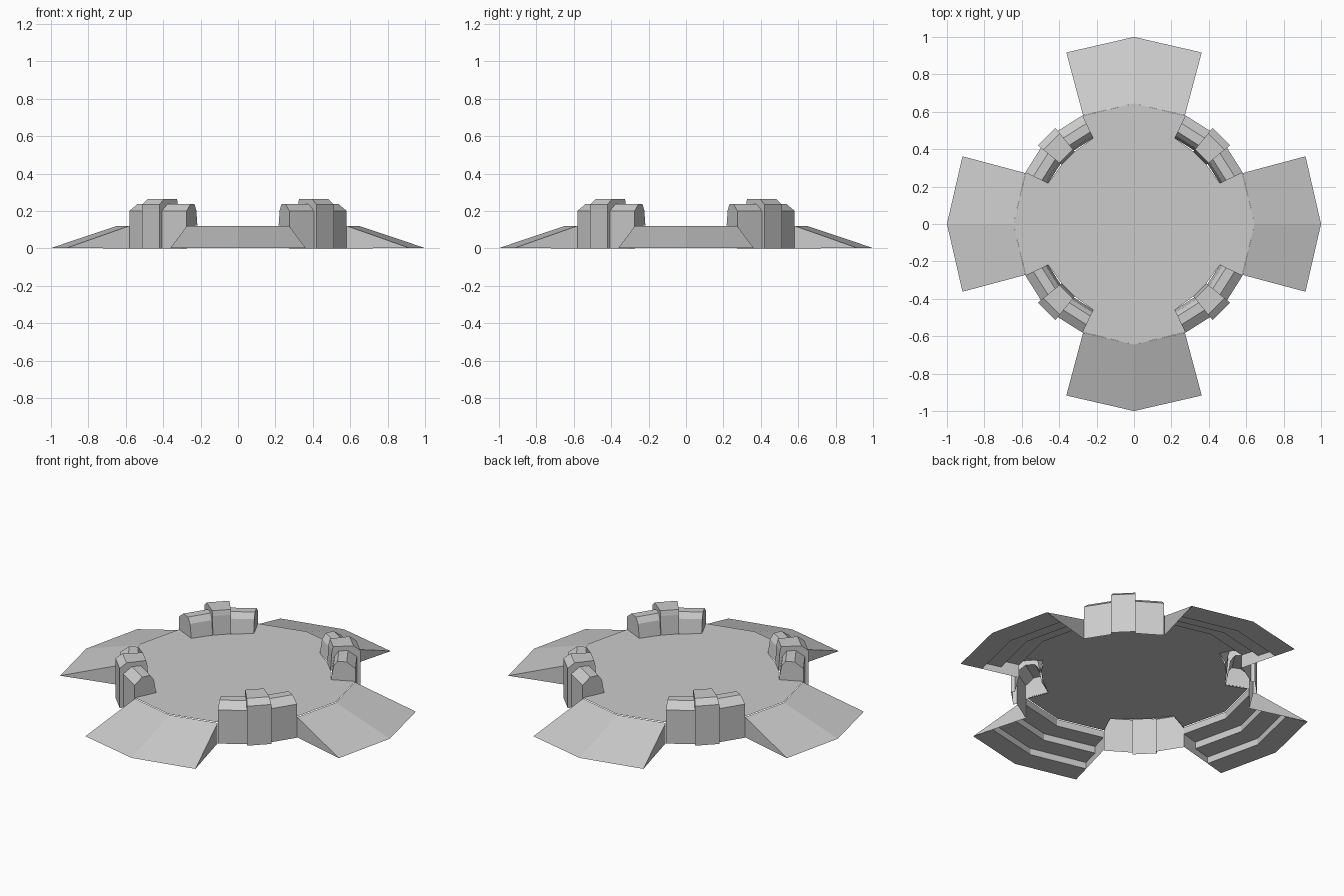
import bpy, bmesh
from math import cos, sin, radians

if "Cube" in bpy.data.objects:
    bpy.data.objects.remove(bpy.data.objects["Cube"])

FLOOR = 0.125
RAMP = 0.121


def polar(r, deg, z):
    return (r * cos(radians(deg)), r * sin(radians(deg)), z)


def make(name, faces):
    """Flat-shaded object from a list of polygons, shared corners welded."""
    bm = bmesh.new()
    for f in faces:
        bm.faces.new([bm.verts.new(p) for p in f])
    bmesh.ops.remove_doubles(bm, verts=bm.verts, dist=0.0005)
    me = bpy.data.meshes.new(name)
    bm.to_mesh(me)
    bm.free()
    ob = bpy.data.objects.new(name, me)
    bpy.context.collection.objects.link(ob)
    return ob


def sweep(profile, a0, a1):
    """Straight wall section of an (r, z) profile between two angles."""
    return [[polar(p[0], a0, p[1]), polar(p[0], a1, p[1]),
             polar(q[0], a1, q[1]), polar(q[0], a0, q[1])]
            for p, q in zip(profile, profile[1:])]


def step_cap(outer, inner, a, flip):
    """Ring of quads closing the jump between two profiles at one angle."""
    out = []
    for i in range(len(outer) - 1):
        f = [polar(p[0], a, p[1]) for p in
             (outer[i], outer[i + 1], inner[i + 1], inner[i])]
        out.append(f[::-1] if flip else f)
    return out


# Floor: notched under each wall so the hollow walls stay open below
outline = []
for k in range(4):
    b = 90 * k
    for r, a in ((0.645, 0), (0.64, 25.3), (0.508, 25.6), (0.5, 39.3),
                 (0.5, 50.7), (0.508, 64.4), (0.64, 64.7)):
        outline.append(polar(r, a + b, FLOOR))
centre = (0, 0, FLOOR)
make("floor", [[centre, outline[i], outline[(i + 1) % len(outline)]]
               for i in range(len(outline))])

# Corner walls: two wings and a taller, prouder middle block
wing = [(0.643, 0), (0.643, 0.2), (0.595, 0.237), (0.545, 0.237),
        (0.522, 0.205), (0.508, 0.122)]
block = [(0.663, 0), (0.663, 0.235), (0.625, 0.264), (0.515, 0.264),
         (0.508, 0.235), (0.5, 0.122)]
for k in range(4):
    b = 90 * k
    e0, m0, m1, e1 = b + 25.3, b + 39.3, b + 50.7, b + 64.7
    faces = sweep(wing, e0, m0) + sweep(block, m0, m1) + sweep(wing, m1, e1)
    faces += step_cap(block, wing, m0, True) + step_cap(block, wing, m1, False)
    end = [(0.643, 0.118)] + wing[1:]
    faces.append([polar(r, e0, z) for r, z in end])
    faces.append([polar(r, e1, z) for r, z in end][::-1])
    make(f"corner_wall_{k + 1}", faces)


def ramp_row(t, z):
    """Three points across a ramp, t = 0 at the floor and 1 at the tip."""
    side, half = 0.58 + 0.337 * t, 0.272 + 0.09 * t
    return [(side, -half, z), (0.645 + 0.355 * t, 0, z), (side, half, z)]


def strip(a, b):
    return [[a[i], b[i], b[i + 1], a[i + 1]] for i in range(2)]


# Ramps, with side panels, and the stairs hidden underneath
top, tip, foot = ramp_row(0, RAMP), ramp_row(1, 0.002), ramp_row(0, 0)
ramp_faces = strip(top, tip)
ramp_faces += [[top[0], foot[0], tip[0]], [top[2], tip[2], foot[2]]]
stair_rows = [ramp_row(t, z) for t, z in
              ((0, RAMP), (0, 0.08), (0.31, 0.08), (0.31, 0.04),
               (0.635, 0.04), (0.635, 0.001), (1, 0.001))]
stair_faces = []
for lo, hi in zip(stair_rows, stair_rows[1:]):
    stair_faces += strip(lo, hi)
for k in range(4):
    for name, faces in (("ramp", ramp_faces), ("stairs", stair_faces)):
        ob = make(f"{name}_{k + 1}", faces)
        ob.rotation_euler.z = radians(90 * k)
